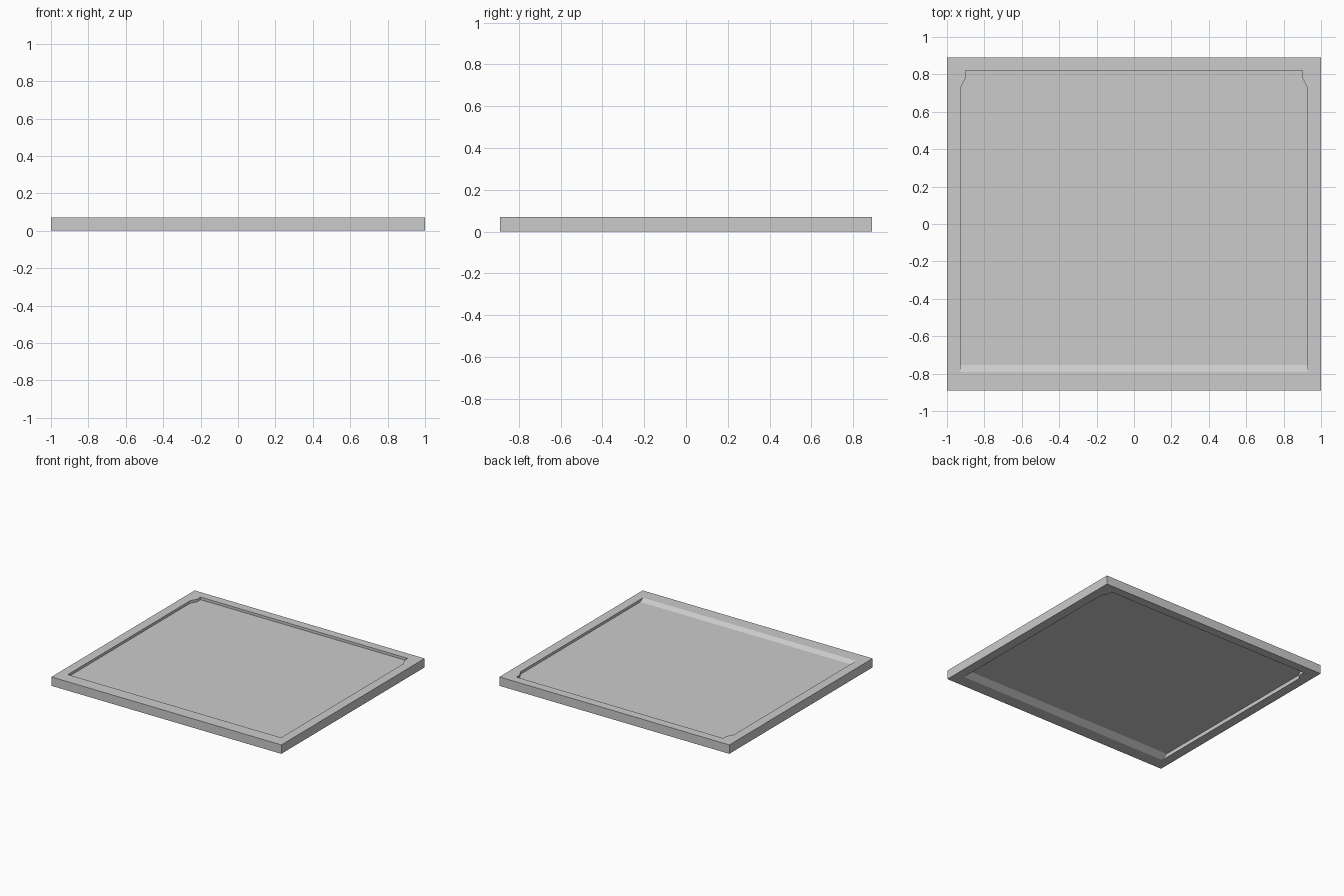
import bpy, bmesh

if "Cube" in bpy.data.objects:
    bpy.data.objects.remove(bpy.data.objects["Cube"])

W, D, H = 1.0, 0.89, 0.07          # half width, half depth, height


def loft(name, loops):
    """Solid made by joining matching (points, z) outlines."""
    bm = bmesh.new()
    rings = [[bm.verts.new((x, y, z)) for x, y in pts] for pts, z in loops]
    n = len(rings[0])
    for a, b in zip(rings, rings[1:]):
        for i in range(n):
            j = (i + 1) % n
            bm.faces.new((a[i], a[j], b[j], b[i]))
    bm.faces.new(rings[0][::-1])
    bm.faces.new(rings[-1])
    bmesh.ops.recalc_face_normals(bm, faces=bm.faces)
    me = bpy.data.meshes.new(name)
    bm.to_mesh(me)
    bm.free()
    ob = bpy.data.objects.new(name, me)
    bpy.context.collection.objects.link(ob)
    return ob


def recess(front):
    """Inner outline with notched back corners; front edge is adjustable."""
    right = [(0.927, front), (0.927, 0.73), (0.90, 0.78), (0.90, 0.822)]
    return right + [(-x, y) for x, y in reversed(right)]


# rectangular slab
outer = [(-W, -D), (W, -D), (W, D), (-W, D)]
tray = loft("tray", [(outer, 0), (outer, H)])

# shallow recesses above and below, each with a sloping front wall
top_cut = loft("top_recess_cutter", [(recess(-0.755), 0.05), (recess(-0.825), 0.09)])
under_cut = loft("underside_recess_cutter", [(recess(-0.84), -0.03), (recess(-0.74), 0.03)])

for cutter in (top_cut, under_cut):
    m = tray.modifiers.new(cutter.name, 'BOOLEAN')
    m.operation = 'DIFFERENCE'
    m.solver = 'EXACT'
    m.object = cutter
    cutter.hide_render = True
    cutter.hide_set(True)
